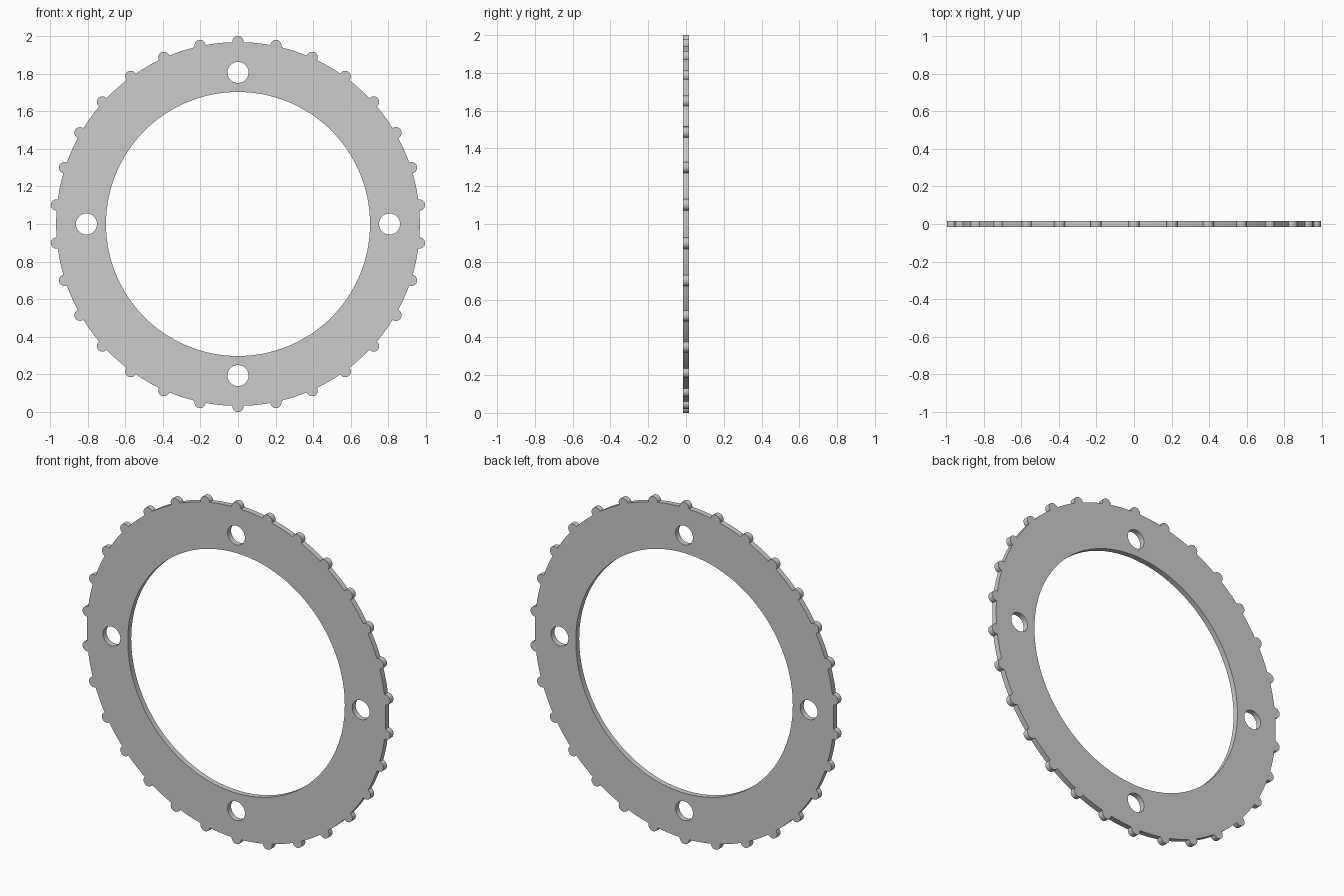
import bpy, bmesh
from math import sin, cos, pi, acos, atan2

if "Cube" in bpy.data.objects:
    bpy.data.objects.remove(bpy.data.objects["Cube"])

BODY_R, INNER_R, HALF_T = 0.967, 0.702, 0.016
TEETH, TOOTH_C, TOOTH_R = 30, 0.97, 0.03
HOLE_C, HOLE_R = 0.806, 0.056


def circle(cx, cy, r, n):
    return [(cx + r * cos(2 * pi * i / n), cy + r * sin(2 * pi * i / n)) for i in range(n)]


def toothed_outline():
    # Round bumps joined by arcs of the ring body
    phi = acos((BODY_R**2 - TOOTH_C**2 - TOOTH_R**2) / (2 * TOOTH_C * TOOTH_R))
    half = atan2(TOOTH_R * sin(phi), TOOTH_C + TOOTH_R * cos(phi))
    step, pts = 2 * pi / TEETH, []
    for k in range(TEETH):
        a = pi / 2 + k * step
        for i in range(13):
            p = a + phi * (i / 6 - 1)
            pts.append((TOOTH_C * cos(a) + TOOTH_R * cos(p), TOOTH_C * sin(a) + TOOTH_R * sin(p)))
        for i in range(1, 6):
            p = a + half + (step - 2 * half) * i / 6
            pts.append((BODY_R * cos(p), BODY_R * sin(p)))
    return pts


# Flat filled profile: outline, central opening, four bolt holes
curve = bpy.data.curves.new("toothed_ring", 'CURVE')
curve.dimensions = '2D'
curve.fill_mode = 'BOTH'
curve.extrude = HALF_T
loops = [toothed_outline(), circle(0, 0, INNER_R, 128)]
loops += [circle(x, y, HOLE_R, 32) for x, y in circle(0, 0, HOLE_C, 4)]
for pts in loops:
    spline = curve.splines.new('POLY')
    spline.points.add(len(pts) - 1)
    for point, (x, y) in zip(spline.points, pts):
        point.co = (x, y, 0, 1)
    spline.use_cyclic_u = True

# Stand the ring upright and turn it into a clean mesh
ring = bpy.data.objects.new("toothed_ring", curve)
bpy.context.collection.objects.link(ring)
ring.rotation_euler.x = pi / 2
ring.location.z = 1
bpy.context.view_layer.objects.active = ring
ring.select_set(True)
bpy.ops.object.convert(target='MESH')
ring = bpy.context.view_layer.objects.active
bm = bmesh.new()
bm.from_mesh(ring.data)
bmesh.ops.remove_doubles(bm, verts=bm.verts, dist=1e-5)
bmesh.ops.recalc_face_normals(bm, faces=bm.faces)
bm.to_mesh(ring.data)
bm.free()
bpy.ops.object.shade_smooth_by_angle()
